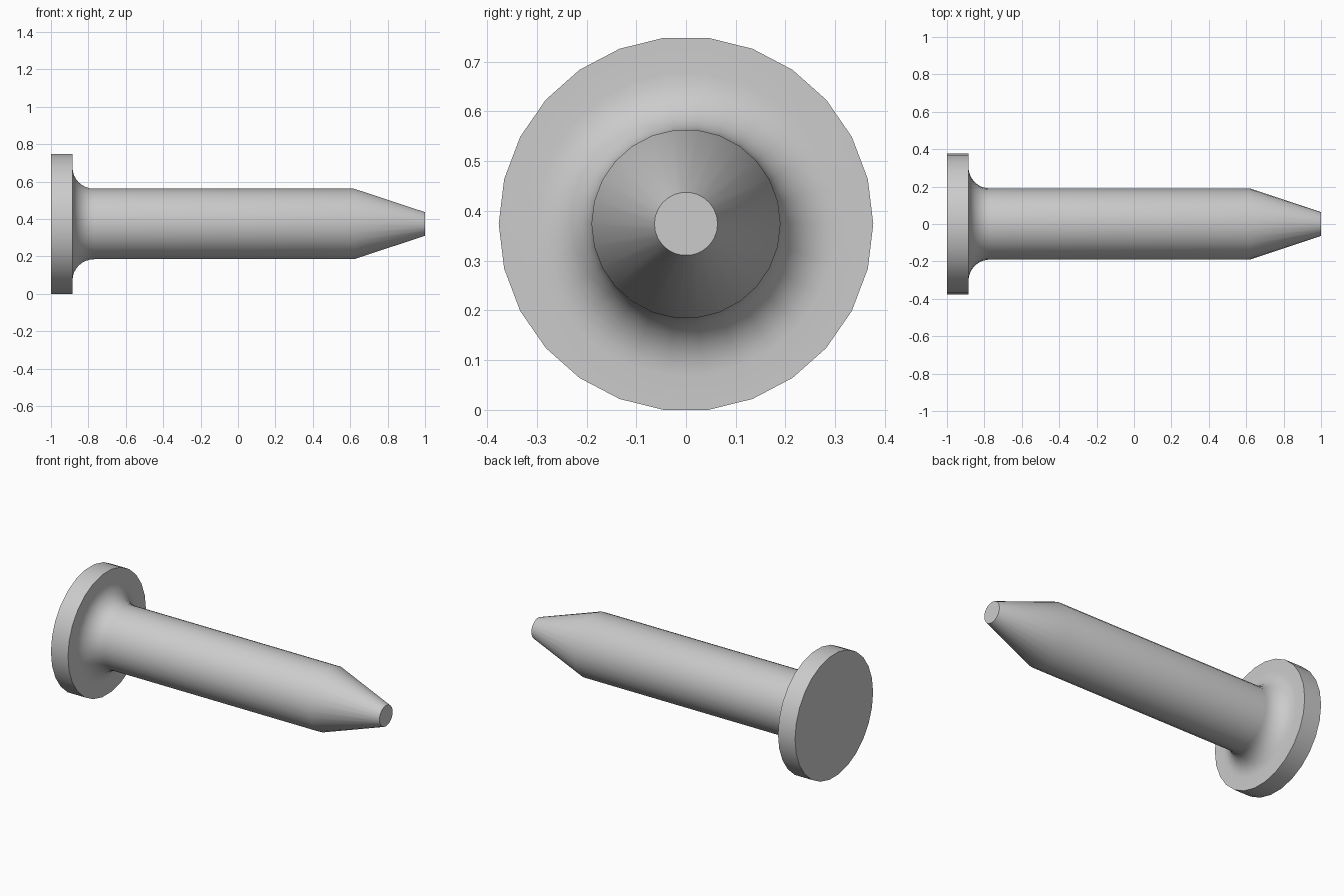
import bpy
import bmesh
from math import sin, cos, pi, radians

cube = bpy.data.objects.get("Cube")
if cube:
    bpy.data.objects.remove(cube, do_unlink=True)

SIDES = 26
HEAD_R, SHAFT_R, TIP_R = 0.3765, 0.19, 0.0635
HEAD_X, SHOULDER_X = -0.885, 0.62
FILLET, STEPS = 0.115, 8
AXIS_Z = HEAD_R * cos(pi / SIDES)

steel = bpy.data.materials.new("grey_steel")
steel.use_nodes = True
colour = (0.6, 0.6, 0.6, 1)
steel.diffuse_color = colour
steel.node_tree.nodes["Principled BSDF"].inputs["Base Color"].default_value = colour

# Profile as (x, radius): head disc, rounded neck, straight shaft, tapered point
profile = [(-1, HEAD_R), (HEAD_X, HEAD_R)]
for i in range(STEPS + 1):
    a = pi / 2 * i / STEPS
    profile.append((HEAD_X + FILLET * (1 - cos(a)),
                    SHAFT_R + FILLET * (1 - sin(a))))
profile += [(SHOULDER_X, SHAFT_R), (1, TIP_R)]

# Turn the profile around the x axis and close both ends
bm = bmesh.new()
rings = []
for x, r in profile:
    angles = [2 * pi * k / SIDES for k in range(SIDES)]
    rings.append([bm.verts.new((x, r * cos(a), r * sin(a))) for a in angles])
for low, high in zip(rings, rings[1:]):
    for k in range(SIDES):
        n = (k + 1) % SIDES
        bm.faces.new((low[k], low[n], high[n], high[k]))
bm.faces.new(rings[0])
bm.faces.new(rings[-1])
bmesh.ops.recalc_face_normals(bm, faces=bm.faces)

mesh = bpy.data.meshes.new("rivet_pin")
bm.to_mesh(mesh)
bm.free()
mesh.materials.append(steel)
pin = bpy.data.objects.new("rivet_pin", mesh)
pin.location.z = AXIS_Z
bpy.context.collection.objects.link(pin)

bpy.ops.object.select_all(action='DESELECT')
pin.select_set(True)
bpy.context.view_layer.objects.active = pin
bpy.ops.object.shade_smooth_by_angle(angle=radians(30))
